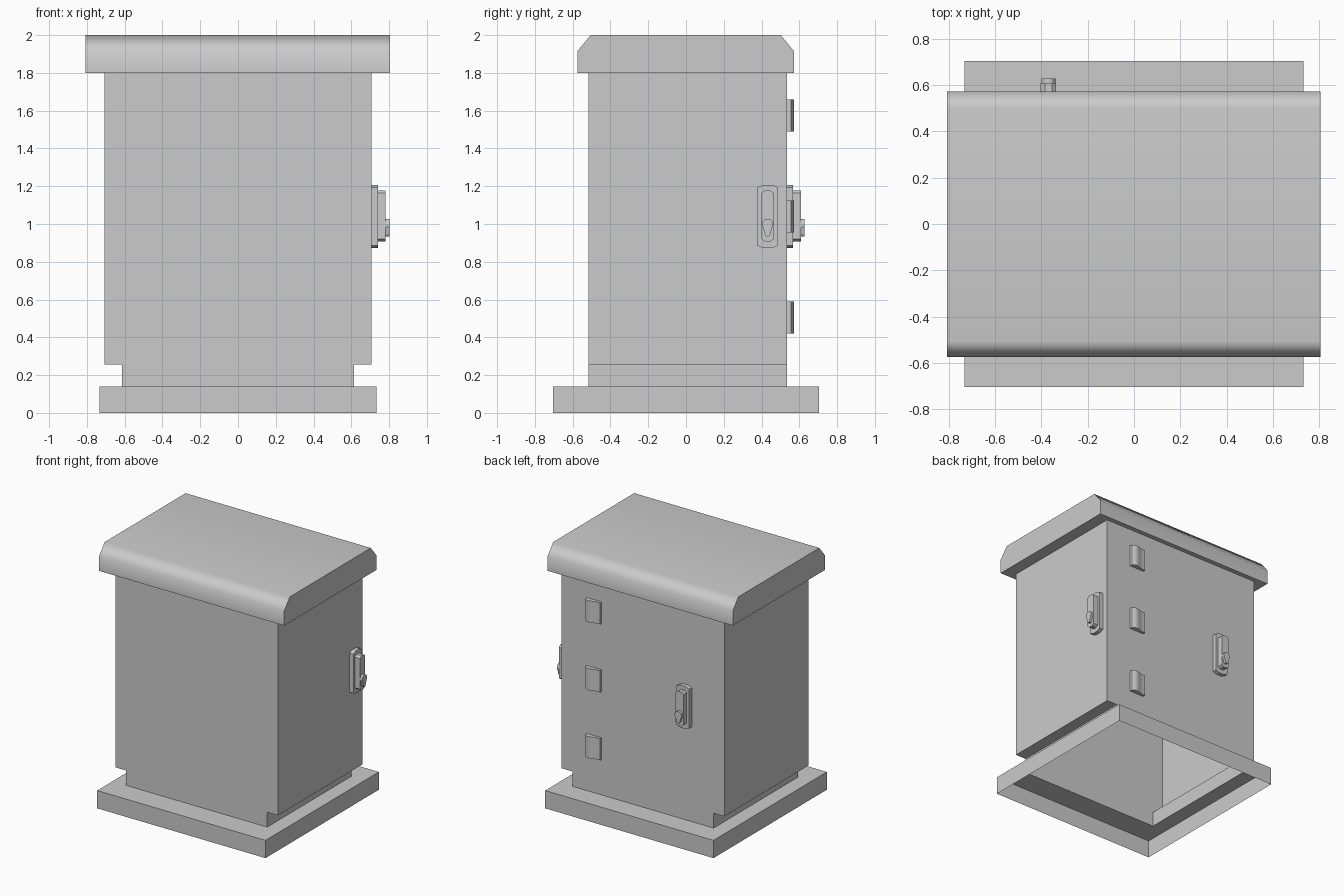
import bpy, bmesh, math
from mathutils import Matrix, Vector

if "Cube" in bpy.data.objects:
    bpy.data.objects.remove(bpy.data.objects["Cube"], do_unlink=True)

GREY = (0.6, 0.6, 0.6, 1.0)
metal = bpy.data.materials.new("painted_grey_metal")
metal.use_nodes = True
metal.diffuse_color = GREY
metal.node_tree.nodes["Principled BSDF"].inputs["Base Color"].default_value = GREY


def finish(name, bm, matrix=None, smooth=None):
    if matrix:
        bm.transform(matrix)
    mesh = bpy.data.meshes.new(name)
    bm.to_mesh(mesh)
    bm.free()
    mesh.materials.append(metal)
    obj = bpy.data.objects.new(name, mesh)
    bpy.context.collection.objects.link(obj)
    if smooth:
        bpy.ops.object.select_all(action="DESELECT")
        obj.select_set(True)
        bpy.context.view_layer.objects.active = obj
        bpy.ops.object.shade_smooth_by_angle(angle=math.radians(smooth))
        mod = obj.modifiers.new("flat_panels", "WEIGHTED_NORMAL")
        mod.keep_sharp = True
    return obj


def prism(bm, profile, place, start, end, open_side=None):
    """Extrude a closed profile; place(u, v, w) maps it into space."""
    a = [bm.verts.new(place(u, v, start)) for u, v in profile]
    b = [bm.verts.new(place(u, v, end)) for u, v in profile]
    bm.faces.new(a)
    bm.faces.new(b)
    for i in range(len(a)):
        if i != open_side:
            j = (i + 1) % len(a)
            bm.faces.new((a[i], a[j], b[j], b[i]))
    bmesh.ops.recalc_face_normals(bm, faces=bm.faces[:])


def along_y(u, v, w):
    return (u, w, v)


def along_x(u, v, w):
    return (w, u, v)


def along_z(u, v, w):
    return (u, v, w)


FRONT, BACK, SIDE, FOOT = -0.515, 0.535, 0.708, 0.615
BASE_TOP, FOOT_TOP, ROOF_BOTTOM = 0.14, 0.257, 1.8

# Hollow base skirt with a ledge leading to the narrower foot
bm = bmesh.new()
rings = []
for x, y0, y1, z in ((0.733, -0.705, 0.705, 0),
                     (0.733, -0.705, 0.705, BASE_TOP),
                     (FOOT, FRONT, BACK, BASE_TOP)):
    rings.append([bm.verts.new(p) for p in
                  ((-x, y0, z), (x, y0, z), (x, y1, z), (-x, y1, z))])
for low, high in zip(rings, rings[1:]):
    for i in range(4):
        j = (i + 1) % 4
        bm.faces.new((low[i], low[j], high[j], high[i]))
finish("base_skirt", bm)

# Cabinet body with recessed foot, open underneath
half = [(FOOT, BASE_TOP), (FOOT, FOOT_TOP), (SIDE, FOOT_TOP), (SIDE, ROOF_BOTTOM)]
outline = half + [(-x, z) for x, z in reversed(half)]
bm = bmesh.new()
prism(bm, outline, along_y, FRONT, BACK, open_side=len(outline) - 1)
finish("cabinet_body", bm)

# Overhanging roof with softened front and back edges
roof = [(-0.575, 1.8), (0.572, 1.8), (0.572, 1.915),
        (0.502, 2.0), (-0.505, 2.0), (-0.575, 1.915)]
bm = bmesh.new()
prism(bm, roof, along_x, -0.808, 0.805)
finish("roof", bm, smooth=60)

# Three door hinges on the back
leaf = [(0.36, BACK), (0.36, 0.555), (0.385, 0.555), (0.41, 0.561), (0.435, 0.57),
        (0.465, 0.572), (0.488, 0.556), (0.488, BACK)]
for label, z in (("lower", 0.505), ("middle", 1.04), ("upper", 1.575)):
    bm = bmesh.new()
    prism(bm, leaf, along_z, z - 0.085, z + 0.085)
    finish(label + "_hinge", bm, smooth=45)


def cut_plate(width, height, cut_u, cut_v, centre):
    """Octagonal outline with clipped corners."""
    w, h = width / 2, height / 2
    right = [(w - cut_u, -h), (w, cut_v - h), (w, h - cut_v), (w - cut_u, h)]
    return [(u, v + centre) for u, v in right + [(-u, v) for u, v in reversed(right)]]


# Keyhole-shaped knob outline: round head with a tapering stem
knob = [(0.03 * math.sin(a), 0.998 + 0.03 * math.cos(a))
        for a in (math.radians(d) for d in range(-130, 131, 20))]
knob += [(0.014, 0.945), (0.007, 0.935), (-0.007, 0.935), (-0.014, 0.945)]


def lock(prefix, matrix):
    """Door lock built facing +y, then placed on its wall."""
    for part, shape, start, end in (
            ("backplate", cut_plate(0.11, 0.335, 0.03, 0.014, 1.04), 0, 0.032),
            ("handle", cut_plate(0.066, 0.27, 0.018, 0.014, 1.042), 0.032, 0.074),
            ("knob", knob, 0.074, 0.093)):
        bm = bmesh.new()
        prism(bm, shape, along_y, start, end)
        finish(prefix + "_lock_" + part, bm, matrix)


lock("back_door", Matrix.Translation(Vector((-0.37, BACK, 0))))
lock("side_door", Matrix.Translation(Vector((SIDE, 0.432, 0)))
     @ Matrix.Rotation(math.radians(-90), 4, "Z"))
